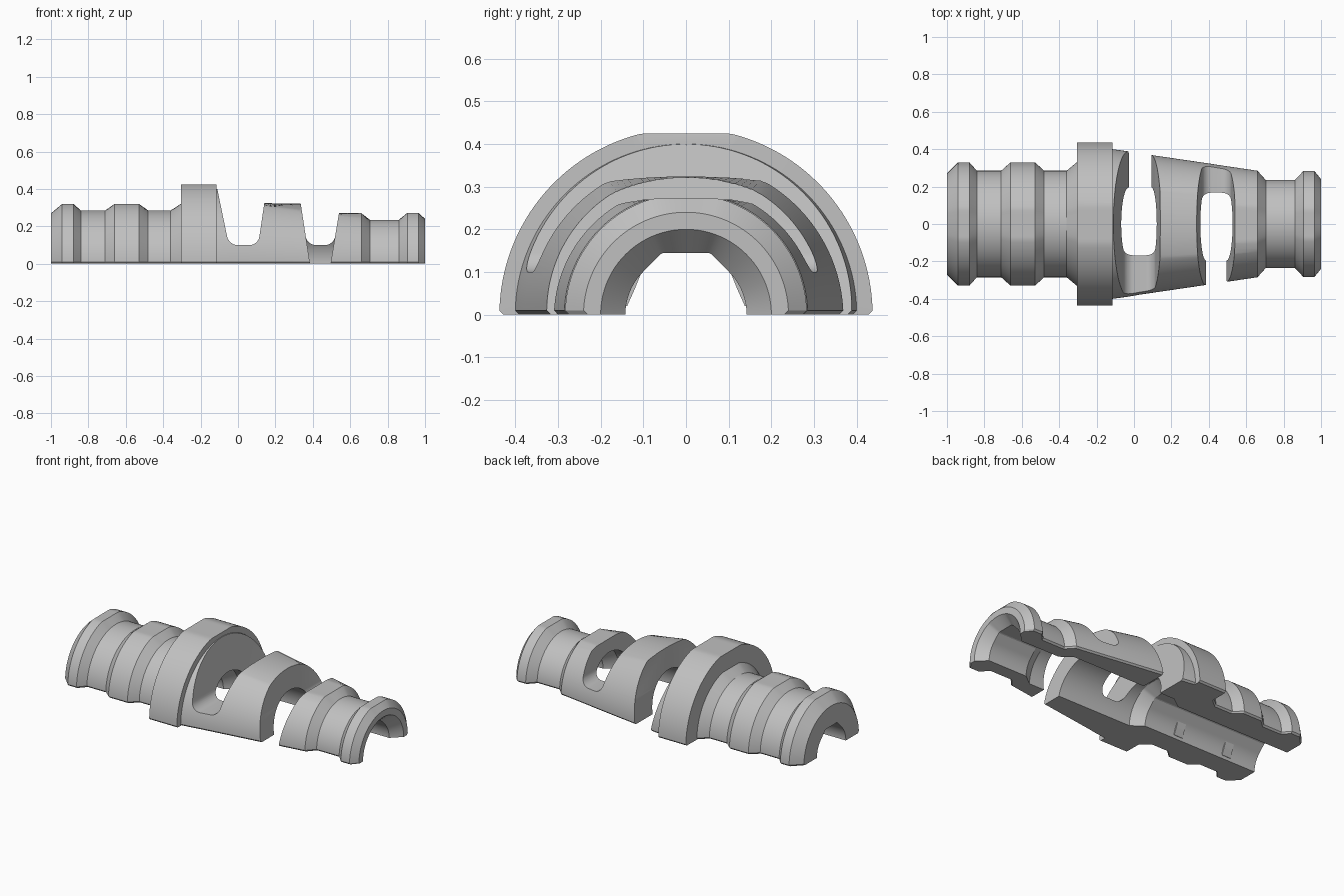
import bpy, bmesh, math

cube = bpy.data.objects.get("Cube")
if cube:
    bpy.data.objects.remove(cube, do_unlink=True)

grey = bpy.data.materials.new("light_grey")
grey.use_nodes = True
grey.diffuse_color = (0.53, 0.53, 0.53, 1)
grey.node_tree.nodes["Principled BSDF"].inputs["Base Color"].default_value = (0.53, 0.53, 0.53, 1)


def loft(name, sections):
    """Solid skinned through equal-length closed sections."""
    bm = bmesh.new()
    rings = [[bm.verts.new(p) for p in s] for s in sections]
    for a, b in zip(rings, rings[1:]):
        for i in range(len(a)):
            j = (i + 1) % len(a)
            bm.faces.new((a[i], a[j], b[j], b[i]))
    bm.faces.new(rings[0])
    bm.faces.new(rings[-1])
    bmesh.ops.recalc_face_normals(bm, faces=bm.faces)
    me = bpy.data.meshes.new(name)
    bm.to_mesh(me)
    bm.free()
    me.materials.append(grey)
    ob = bpy.data.objects.new(name, me)
    bpy.context.collection.objects.link(ob)
    return ob


def subtract(body, cutter):
    cutter.hide_render = True
    mod = body.modifiers.new("cut", "BOOLEAN")
    mod.operation = "DIFFERENCE"
    mod.solver = "EXACT"
    mod.object = cutter
    bpy.context.view_layer.objects.active = body
    bpy.ops.object.modifier_apply(modifier=mod.name)
    bpy.data.objects.remove(cutter, do_unlink=True)


N = 72
CHAMFER = 0.01


def shell_section(x, r, cap):
    """Half disc with a flat on top and a small chamfer at the base."""
    a0 = math.asin(CHAMFER / r)
    pts = [(x, r - CHAMFER, 0)]
    for i in range(N + 1):
        a = a0 + (math.pi - 2 * a0) * i / N
        pts.append((x, r * math.cos(a), min(r * math.sin(a), cap)))
    return pts + [(x, CHAMFER - r, 0)]


def bore_section(x, r, roof):
    """Half disc reaching below the base, optionally with a flat sloped roof."""
    pts = [(x, r, -0.1)]
    for i in range(N + 1):
        a = math.pi * i / N
        y, z = r * math.cos(a), r * math.sin(a)
        if roof and math.pi / 4 < a < 3 * math.pi / 4:
            k = 1 / math.cos(abs(a - math.pi / 2) - math.pi / 4)
            k = min(k, 1.02 / math.sin(a))
            y, z = y * k, z * k
        pts.append((x, y, z))
    return pts + [(x, -r, -0.1)]


# Outer shell: x, radius, height of the top flat
outer = [(-1, .27, .32), (-.94, .33, .32), (-.88, .33, .32), (-.84, .285, .32),
         (-.71, .285, .32), (-.66, .33, .32), (-.53, .33, .32), (-.48, .285, .32),
         (-.36, .285, .32), (-.306, .33, .32), (-.305, .437, .425), (-.115, .437, .425),
         (-.114, .4, .4), (-.04, .39, .39), (.03, .378, .325), (.42, .321, .325),
         (.45, .316, .27), (.66, .285, .27), (.705, .235, .27), (.86, .235, .27),
         (.905, .283, .272), (.965, .283, .272), (1, .24, .27)]
body = loft("half_shell_body", [shell_section(*s) for s in outer])

# Bore with a wider central chamber and a countersunk end
bore = [(-1.1, .142, 1), (-.2, .142, 1), (-.13, .195, 0), (.6, .195, 0),
        (.67, .142, 1), (.94, .142, 1), (1, .2, 0), (1.05, .248, 0)]
subtract(body, loft("bore_cutter", [bore_section(*s) for s in bore]))


def window(left, right, side):
    """Drafted window with a filleted sill on one side, open to the base on the other."""
    lx = lambda z: left[0] + (left[1] - left[0]) * z
    rx = lambda z: right[0] + (right[1] - right[0]) * z
    sill, f = 0.1, 0.045
    prof = [(lx(.6), .6)]
    for i in range(9):
        a = math.pi / 2 * i / 8
        z = sill + f * (1 - math.sin(a))
        prof.append((lx(z) + f * (1 - math.cos(a)), z))
    for i in range(9):
        a = math.pi / 2 * (1 - i / 8)
        z = sill + f * (1 - math.sin(a))
        prof.append((rx(z) - f * (1 - math.cos(a)), z))
    prof.append((rx(.6), .6))
    subtract(body, loft("window_cutter", [[(x, y, z) for x, z in prof] for y in (-.6, .6)]))
    slot = [(lx(.6), .6), (lx(-.1), -.1), (rx(-.1), -.1), (rx(.6), .6)]
    subtract(body, loft("slot_cutter", [[(x, y, z) for x, z in slot] for y in (0, side * .6)]))


# Edges given as x at the base and x one unit up
window((-.028, -.235), (.093, .24), 1)
window((.385, .23), (.495, .66), -1)

bpy.ops.object.select_all(action="DESELECT")
body.select_set(True)
bpy.context.view_layer.objects.active = body
bpy.ops.object.shade_smooth_by_angle(angle=math.radians(20))

# Small grip ribs inside the narrow bore
for x in (-.44, -.79):
    for s in (-1, 1):
        rib = [(.15, .02), (.138, .02), (.12, .06), (.1, .11), (.115, .11), (.14, .06)]
        loft("grip_rib", [[(x + d, s * y, z) for y, z in rib] for d in (-.03, .03)])
